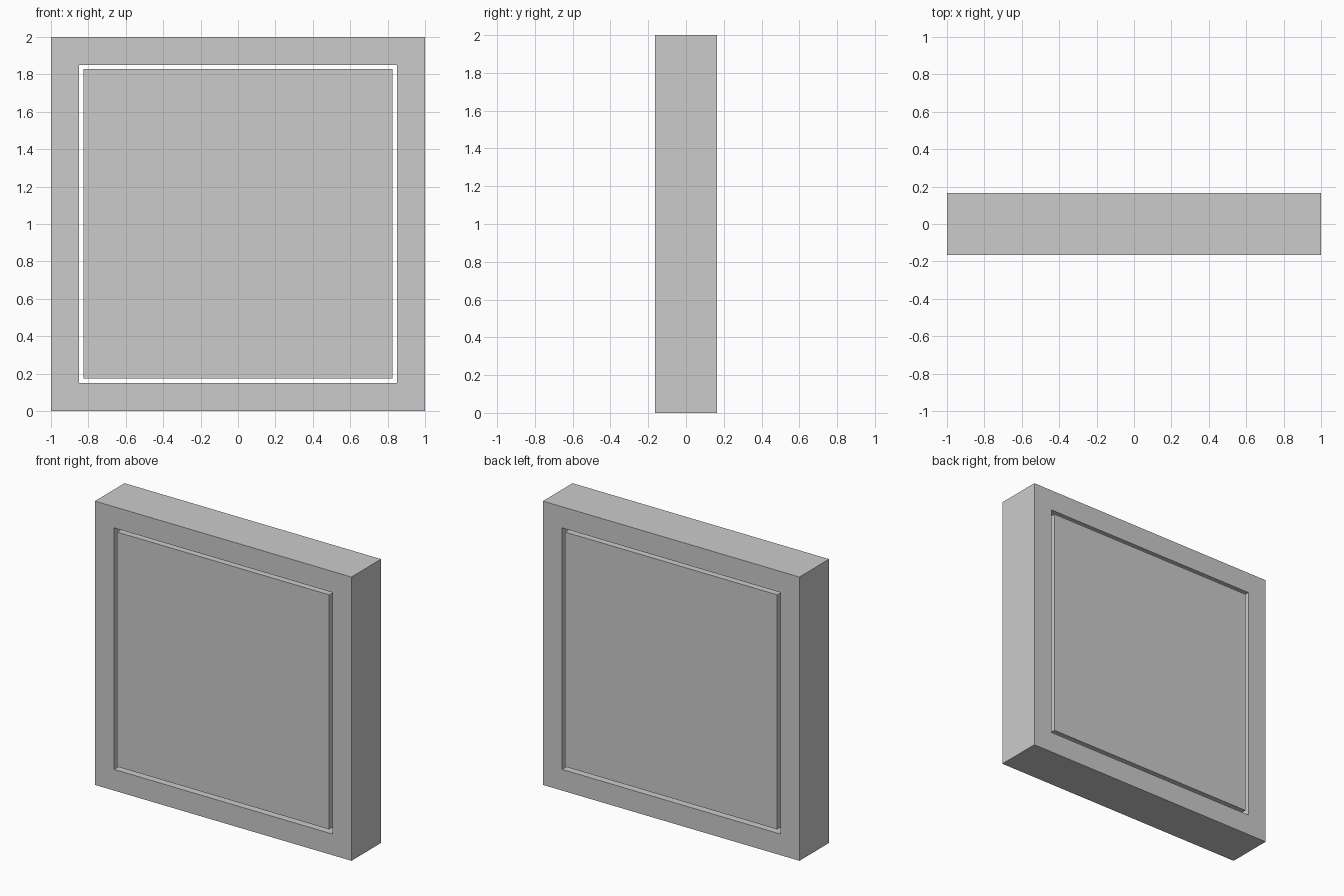
import bpy, bmesh

if "Cube" in bpy.data.objects:
    bpy.data.objects.remove(bpy.data.objects["Cube"])

DEPTH = 0.33


def make_object(name, bm):
    bmesh.ops.recalc_face_normals(bm, faces=bm.faces)
    mesh = bpy.data.meshes.new(name)
    bm.to_mesh(mesh)
    bm.free()
    obj = bpy.data.objects.new(name, mesh)
    bpy.context.collection.objects.link(obj)
    return obj


def square_loop(bm, half, y):
    # Square in the xz plane, centred on z = 1
    corners = [(-1, -1), (1, -1), (1, 1), (-1, 1)]
    return [bm.verts.new((sx * half, y, 1 + sz * half)) for sx, sz in corners]


# Outer frame: a closed ring of four square loops, open through the middle
bm = bmesh.new()
h = DEPTH / 2
loops = [square_loop(bm, s, y) for s, y in ((1, -h), (1, h), (0.851, h), (0.851, -h))]
for i in range(4):
    a, b = loops[i], loops[(i + 1) % 4]
    for j in range(4):
        k = (j + 1) % 4
        bm.faces.new((a[j], a[k], b[k], b[j]))
make_object("outer_frame", bm)

# Inner panel: flush slab separated from the frame by a narrow gap
bm = bmesh.new()
bmesh.ops.create_cube(bm, size=1)
bmesh.ops.scale(bm, vec=(1.653, DEPTH, 1.653), verts=bm.verts)
bmesh.ops.translate(bm, vec=(0, 0, 1.0015), verts=bm.verts)
make_object("inner_panel", bm)
